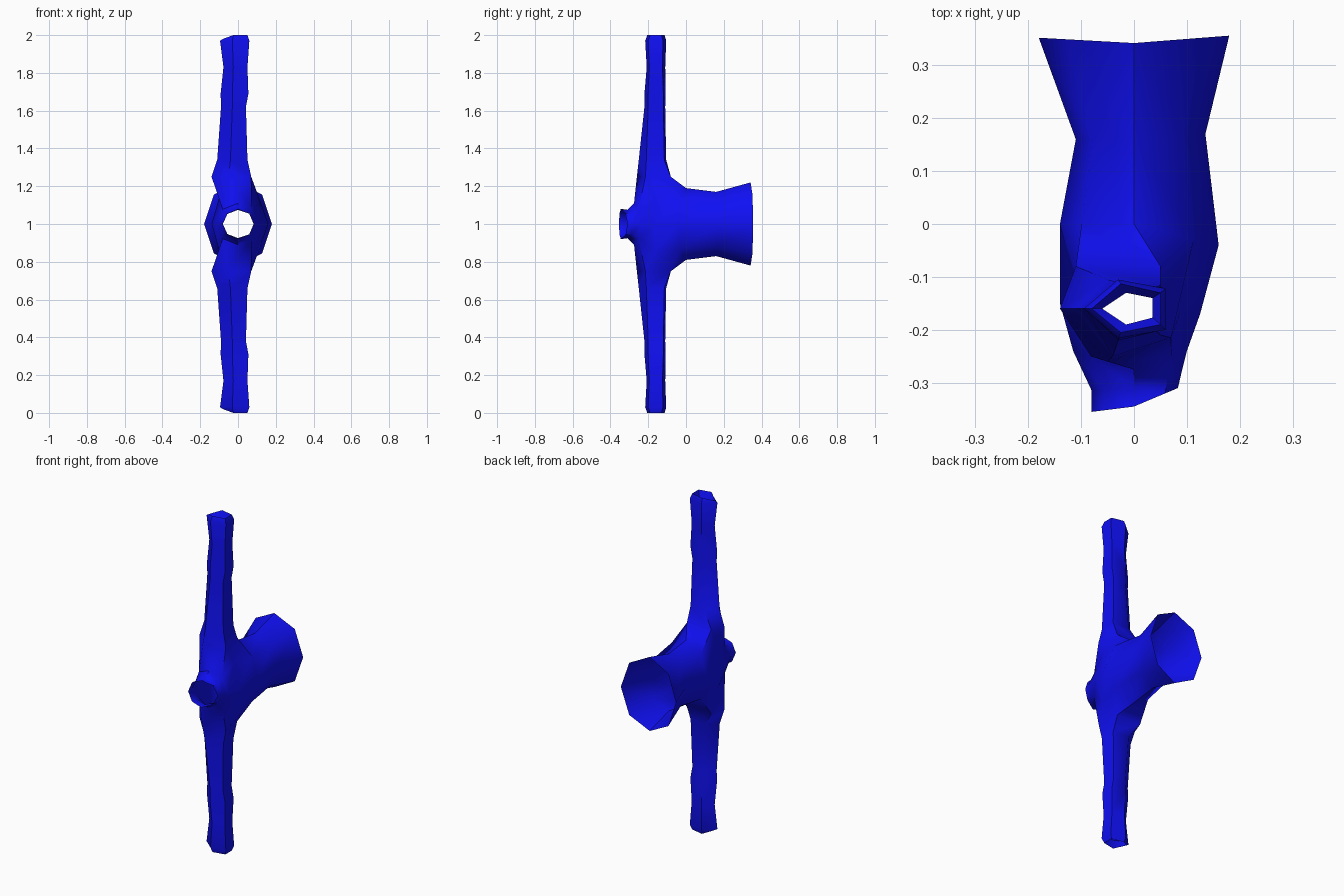
import bpy, bmesh, math

if "Cube" in bpy.data.objects:
    bpy.data.objects.remove(bpy.data.objects["Cube"])

bm = bmesh.new()
ZC = 1.0  # height of the torso axis
N = 8

# Torso sections: left x, right x, half height, y at left / middle / right
TORSO = [
    (-0.08, 0.083, 0.08, -0.355, -0.345, -0.31),
    (-0.08, 0.09, 0.075, -0.315, -0.31, -0.28),
    (-0.115, 0.10, 0.11, -0.24, -0.275, -0.24),
    (-0.14, 0.125, 0.20, -0.15, -0.15, -0.17),
    (-0.14, 0.16, 0.19, 0.0, 0.0, -0.04),
    (-0.11, 0.135, 0.17, 0.16, 0.16, 0.17),
    (-0.18, 0.18, 0.22, 0.352, 0.342, 0.356),
]
SHOULDER = 3  # section whose top and bottom corners open into the sleeves

# Sleeve sections: distance from axis, then five (x, y) corners
SLEEVE = [
    (0.25, [(-0.14, -0.16), (-0.11, -0.08), (0.05, -0.08), (0.07, -0.215), (-0.05, -0.26)]),
    (0.34, [(-0.11, -0.16), (-0.05, -0.105), (0.05, -0.115), (0.05, -0.21), (-0.04, -0.25)]),
    (0.62, [(-0.09, -0.16), (-0.03, -0.11), (0.042, -0.12), (0.042, -0.2), (-0.03, -0.22)]),
    (0.69, [(-0.092, -0.16), (-0.03, -0.108), (0.055, -0.12), (0.055, -0.2), (-0.03, -0.22)]),
    (0.83, [(-0.077, -0.16), (-0.025, -0.11), (0.05, -0.125), (0.05, -0.195), (-0.025, -0.208)]),
    (0.97, [(-0.095, -0.16), (-0.03, -0.105), (0.06, -0.122), (0.06, -0.2), (-0.03, -0.216)]),
    (1.0, [(-0.08, -0.16), (-0.025, -0.113), (0.05, -0.13), (0.05, -0.19), (-0.025, -0.205)]),
    (0.96, [(-0.06, -0.16), (-0.015, -0.13), (0.035, -0.14), (0.035, -0.177), (-0.015, -0.19)]),
]


def torso_ring(xl, xr, h, yl, ym, yr):
    ring = []
    for i in range(N):
        c, s = math.cos(i * math.tau / N), math.sin(i * math.tau / N)
        x, y = (xr * c, yr) if c > 0 else (-xl * c, yl)
        ring.append(bm.verts.new((x, ym + (y - ym) * abs(c), ZC + h * s)))
    return ring


def skin(a, b):
    n = len(a)
    for i in range(n):
        j = (i + 1) % n
        bm.faces.new((a[i], a[j], b[j], b[i]))


def stitch(a, b, cx, cy):
    """Join two rings of unequal count, walking both by angle."""
    def ang(v):
        return math.atan2(v.co.y - cy, v.co.x - cx) % math.tau
    a, b = sorted(a, key=ang), sorted(b, key=ang)

    def at(r, k):
        return ang(r[k % len(r)]) + math.tau * (k // len(r))
    i = j = 0
    while i < len(a) or j < len(b):
        va, vb = a[i % len(a)], b[j % len(b)]
        if j >= len(b) or (i < len(a) and at(a, i + 1) <= at(b, j + 1)):
            i += 1
            bm.faces.new((va, a[i % len(a)], vb))
        else:
            j += 1
            bm.faces.new((va, b[j % len(b)], vb))


# Torso from collar to hem
rings = [torso_ring(*r) for r in TORSO]
for a, b in zip(rings, rings[1:]):
    skin(a, b)

# Sleeves, mirrored above and below the axis
before, mid, after = rings[SHOULDER - 1:SHOULDER + 2]
for top, side in ((2, 1), (6, -1)):
    bm.verts.remove(mid[top])
    hole = [r[k] for r in (before, after) for k in (top - 1, top, top + 1)]
    hole += [mid[top - 1], mid[top + 1]]
    arm = []
    for d, pts in SLEEVE:
        # the left corner of the cuff sits slightly lower
        arm.append([bm.verts.new((x, y, ZC + side * (d - (0.02 if d == 1.0 and k == 0 else 0))))
                    for k, (x, y) in enumerate(pts)])
    for a, b in zip(arm, arm[1:]):
        skin(a, b)
    stitch(hole, arm[0], -0.02, -0.16)

bmesh.ops.recalc_face_normals(bm, faces=bm.faces[:])
mesh = bpy.data.meshes.new("shirt")
bm.to_mesh(mesh)
bm.free()
shirt = bpy.data.objects.new("shirt", mesh)
bpy.context.collection.objects.link(shirt)

# Blue cloth
mat = bpy.data.materials.new("blue_cloth")
mat.diffuse_color = (0.005, 0.005, 0.9, 1)
mat.use_nodes = True
mat.node_tree.nodes["Principled BSDF"].inputs["Base Color"].default_value = mat.diffuse_color
mesh.materials.append(mat)

bpy.context.view_layer.objects.active = shirt
shirt.select_set(True)
bpy.ops.object.shade_smooth_by_angle(angle=math.radians(50))
